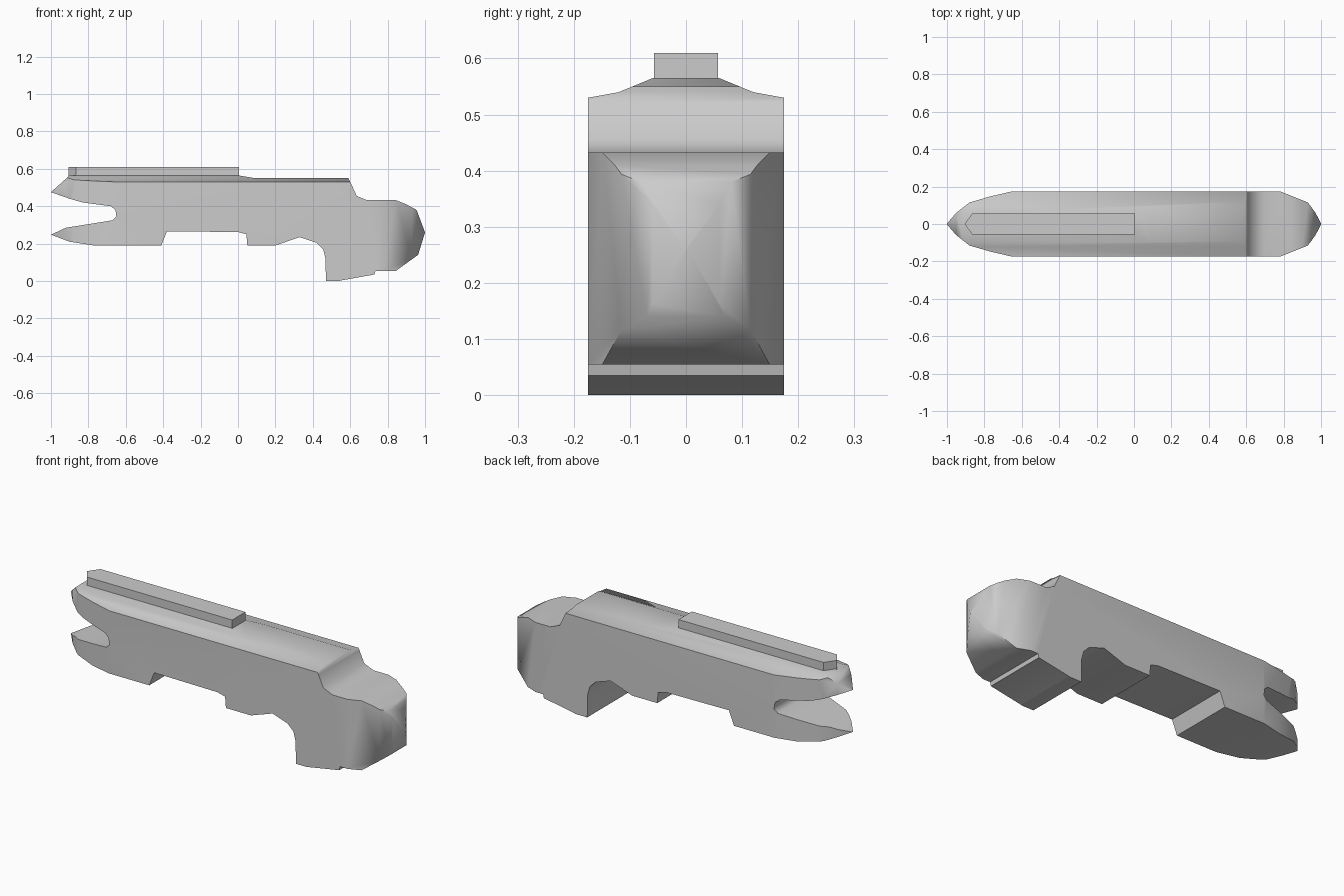
import bpy, bmesh, math
from mathutils import Vector

if "Cube" in bpy.data.objects:
    bpy.data.objects.remove(bpy.data.objects["Cube"])


def prism(name, pts, place, a, b):
    """Closed 2D outline swept from a to b; place maps (u, v, w) to xyz."""
    bm = bmesh.new()
    lo = [bm.verts.new(place(u, v, a)) for u, v in pts]
    hi = [bm.verts.new(place(u, v, b)) for u, v in pts]
    n = len(pts)
    bm.faces.new(lo)
    bm.faces.new(hi)
    for i in range(n):
        j = (i + 1) % n
        bm.faces.new((lo[i], lo[j], hi[j], hi[i]))
    bmesh.ops.recalc_face_normals(bm, faces=bm.faces)
    me = bpy.data.meshes.new(name)
    bm.to_mesh(me)
    bm.free()
    ob = bpy.data.objects.new(name, me)
    bpy.context.collection.objects.link(ob)
    return ob


def intersect(ob, cutter):
    bpy.context.view_layer.objects.active = ob
    m = ob.modifiers.new("trim", 'BOOLEAN')
    m.operation, m.solver, m.object = 'INTERSECT', 'EXACT', cutter
    bpy.ops.object.modifier_apply(modifier=m.name)
    bpy.data.objects.remove(cutter)


side = lambda u, v, w: (u, w, v)
plan = lambda u, v, w: (u, v, w)
section = lambda u, v, w: (w, u, v)

# Side outline: forked nose, back, rounded tail, grip, trigger block
outline = [(-1, .475), (-.95, .52), (-.9, .565), (0, .565), (.09, .55), (.59, .55),
           (.605, .52), (.635, .455), (.69, .432), (.845, .432), (.9, .41), (.955, .38),
           (1, .26), (.963, .14), (.845, .055), (.735, .055), (.73, .035), (.55, .003),
           (.54, 0), (.47, 0), (.468, .12), (.455, .17), (.42, .205), (.33, .235),
           (.2, .19), (.05, .19), (.045, .25), (.0, .262), (-.38, .266), (-.41, .19),
           (-.77, .19), (-.9, .21), (-1, .248), (-.92, .285), (-.67, .325),
           (-.65, .345), (-.655, .38), (-.68, .4), (-.83, .42), (-.9, .44)]
body = prism("body", outline, side, -.2, .2)

# Plan outline: tapered nose and tail
half = [(-1, .003), (-.95, .06), (-.88, .115), (-.77, .147), (-.65, .175),
        (.78, .175), (.93, .115), (.97, .06), (1, .003)]
intersect(body, prism("plan_cut", half + [(x, -y) for x, y in reversed(half)], plan, -.1, .8))

# Cross-section: shallow crowned back
crown = [(.175, .53), (.12, .54), (.057, .566)]
intersect(body, prism("crown_cut", [(-.2, -.1), (.2, -.1), (.2, .526)] + crown
                      + [(-y, z) for y, z in reversed(crown)] + [(-.2, .526)],
                      section, -1.1, 1.1))

# Top rail with pointed front
rail = prism("top_rail", [(-.905, 0), (-.865, -.057), (.005, -.057), (.005, .057), (-.865, .057)],
             plan, .54, .61)

bpy.ops.object.select_all(action='DESELECT')
body.select_set(True)
bpy.context.view_layer.objects.active = body
bpy.ops.object.shade_smooth_by_angle(angle=math.radians(65))
